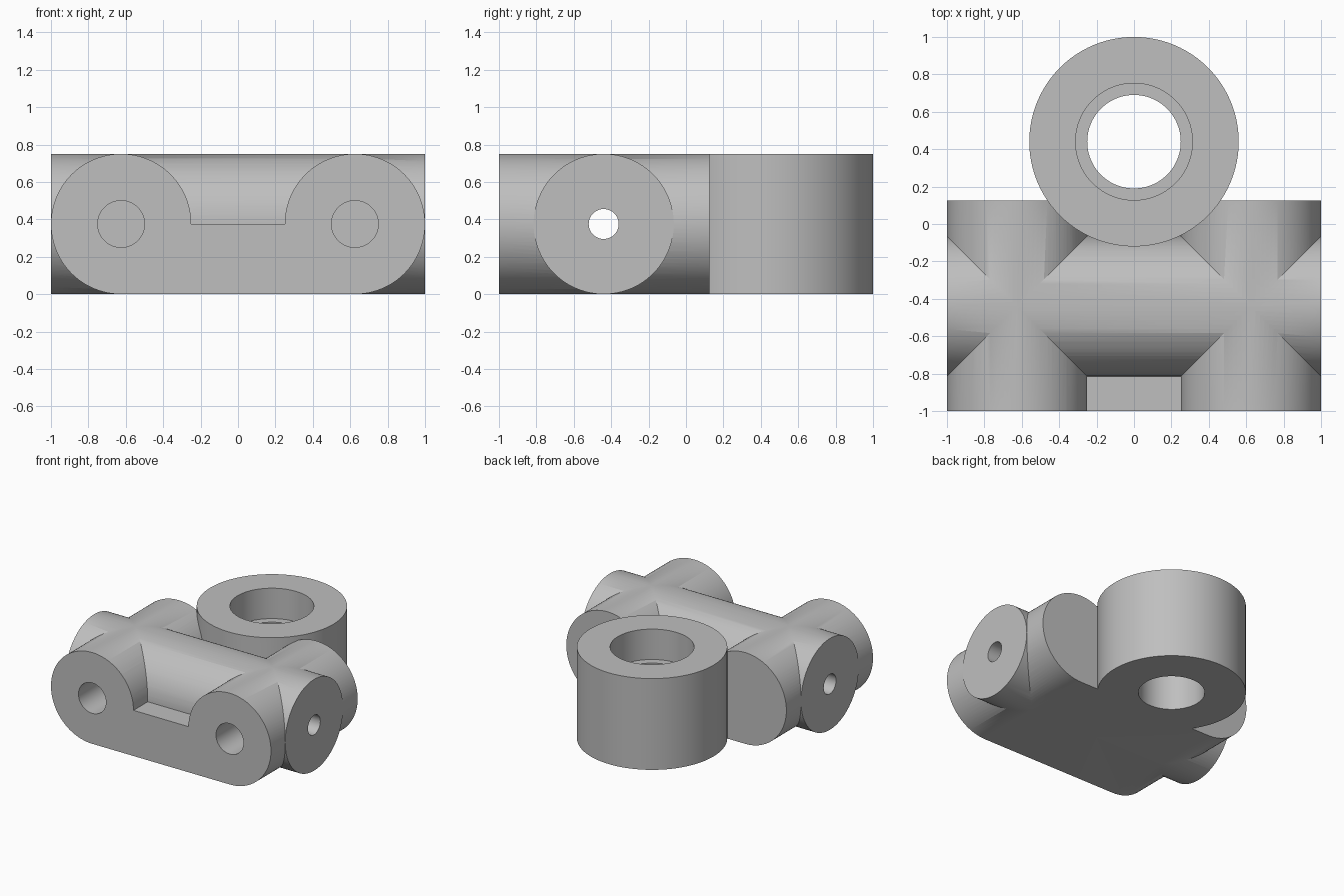
import bpy
import bmesh
from math import pi, cos, sin
from mathutils import Matrix

cube = bpy.data.objects.get("Cube")
if cube:
    bpy.data.objects.remove(cube, do_unlink=True)

SEGMENTS = 96
R = 0.375          # tube radius and axis height
SIDE = 0.625       # tube centre offset in x
FRONT, BACK = -1.0, 0.125
CROSS_Y = -0.44
RING_Y = 0.44

grey = bpy.data.materials.new("light grey")
grey.use_nodes = True
colour = (0.52, 0.52, 0.52, 1)
grey.diffuse_color = colour
grey.node_tree.nodes["Principled BSDF"].inputs["Base Color"].default_value = colour


def finish(name, bm):
    bmesh.ops.recalc_face_normals(bm, faces=bm.faces)
    mesh = bpy.data.meshes.new(name)
    bm.to_mesh(mesh)
    bm.free()
    mesh.materials.append(grey)
    obj = bpy.data.objects.new(name, mesh)
    bpy.context.collection.objects.link(obj)
    return obj


def cylinder(name, radius, length, centre, axis="Z"):
    turn = {"X": Matrix.Rotation(pi / 2, 4, "Y"),
            "Y": Matrix.Rotation(pi / 2, 4, "X"),
            "Z": Matrix.Identity(4)}[axis]
    bm = bmesh.new()
    bmesh.ops.create_cone(bm, cap_ends=True, segments=SEGMENTS, radius1=radius,
                          radius2=radius, depth=length,
                          matrix=Matrix.Translation(centre) @ turn)
    return finish(name, bm)


def combine(target, tool, operation):
    mod = target.modifiers.new(operation.lower(), "BOOLEAN")
    mod.operation = operation
    mod.solver = "EXACT"
    mod.object = tool
    bpy.context.view_layer.objects.active = target
    bpy.ops.object.modifier_apply(modifier=mod.name)
    bpy.data.objects.remove(tool, do_unlink=True)


# Twin-tube body: two round lobes joined by a half-height web
right_half = []
steps = SEGMENTS * 3 // 4
for i in range(steps + 1):
    a = -pi / 2 + 1.5 * pi * i / steps
    if a <= pi + 1e-6:
        right_half.append((SIDE + R * cos(a), R + R * sin(a)))
outline = right_half + [(-x, z) for x, z in reversed(right_half)]
bm = bmesh.new()
face = bm.faces.new([bm.verts.new((x, FRONT, z)) for x, z in outline])
grown = bmesh.ops.extrude_face_region(bm, geom=[face], use_keep_orig=True)
bmesh.ops.translate(bm, vec=(0, BACK - FRONT, 0),
                    verts=[g for g in grown["geom"] if isinstance(g, bmesh.types.BMVert)])
body = finish("bracket_body", bm)

# Cross tube and upright ring
combine(body, cylinder("cross_tube", R, 2, (0, CROSS_Y, R), "X"), "UNION")
combine(body, cylinder("ring", 0.56, 2 * R, (0, RING_Y, R)), "UNION")

# Stepped bore through the ring
combine(body, cylinder("bore", 0.25, 2, (0, RING_Y, R)), "DIFFERENCE")
combine(body, cylinder("counterbore", 0.3125, 1, (0, RING_Y, 1)), "DIFFERENCE")

# Through hole along the cross tube, blind holes in the front lobes
combine(body, cylinder("cross_hole", 0.08, 3, (0, CROSS_Y, R), "X"), "DIFFERENCE")
for x in (-SIDE, SIDE):
    combine(body, cylinder("front_hole", 0.125, 0.8, (x, FRONT, R), "Y"), "DIFFERENCE")

# Smooth round faces, sharp edges
bpy.ops.object.select_all(action="DESELECT")
body.select_set(True)
bpy.context.view_layer.objects.active = body
bpy.ops.object.shade_smooth_by_angle(angle=pi / 6)
